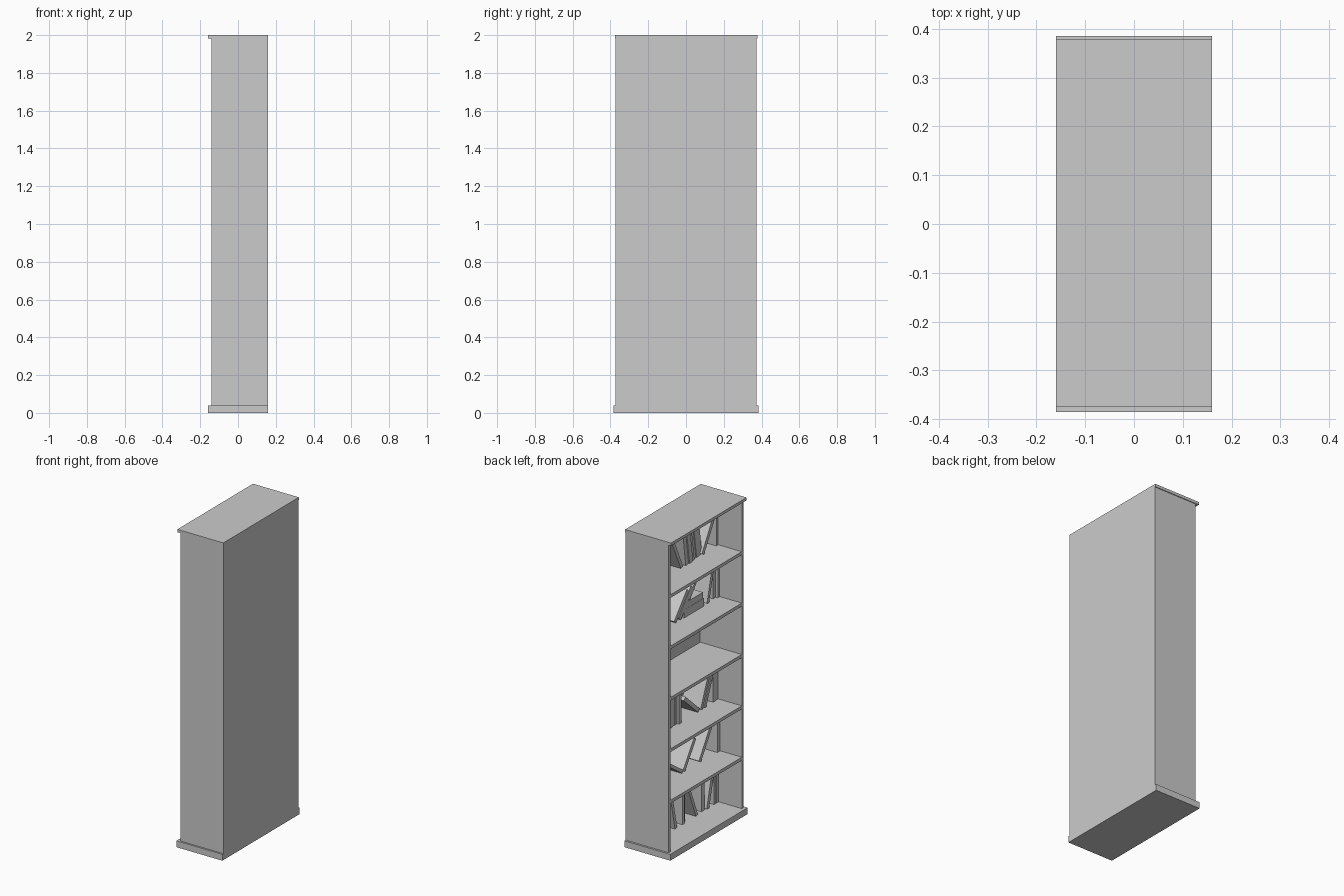
import bpy, math, random
from mathutils import Matrix, Vector

random.seed(4)


def box(name, x0, x1, y0, y1, z0, z1):
    bpy.ops.mesh.primitive_cube_add(size=1)
    ob = bpy.context.object
    ob.name = name
    m = Matrix.Translation(((x0 + x1) / 2, (y0 + y1) / 2, (z0 + z1) / 2)) @ Matrix.Diagonal((x1 - x0, y1 - y0, z1 - z0, 1))
    ob.data.transform(m)
    return ob


# case: plinth, top, sides, back; the open face is toward -x
box("base", -0.16, 0.16, -0.385, 0.385, 0, 0.04)
box("top", -0.16, 0.16, -0.375, 0.378, 1.982, 2.0)
box("side_near", -0.14, 0.16, -0.374, -0.356, 0.04, 1.982)
box("side_far", -0.14, 0.16, 0.355, 0.373, 0.04, 1.982)
box("back_panel", 0.15, 0.16, -0.374, 0.373, 0.04, 1.982)

# shelves, evenly spaced
STEP = 0.324
FLOOR = [0.04 + STEP * k for k in range(6)]
for k in range(1, 6):
    box("shelf", -0.14, 0.15, -0.357, 0.356, FLOOR[k] - 0.02, FLOOR[k])


def book(bay, y, t, h, lean=0, d=0.135, lift=0):
    """Book standing on its lowest corner at y; positive lean tips it to +y."""
    y0, y1 = (-t, 0) if lean > 0 else (0, t)
    ob = box("book", 0.149 - d, 0.149, y0, y1, 0, h)
    ob.rotation_euler.x = -math.radians(lean)
    ob.location = Vector((0, y, FLOOR[bay] + lift))


def row(bay, y, end, lean=0):
    """Row of books of mixed thickness from y to end."""
    while True:
        t = random.uniform(0.018, 0.035)
        if y + t > end:
            break
        book(bay, y + (t if lean > 0 else 0), t, random.uniform(0.17, 0.22), lean, random.uniform(0.12, 0.14))
        y += t + 0.003 + abs(lean) * 0.0002


# bottom bay
row(0, -0.355, -0.29)
book(0, -0.25, 0.025, 0.21, -14)
row(0, -0.22, -0.17)
book(0, -0.12, 0.02, 0.2, 22)
row(0, -0.03, 0.05)
book(0, 0.09, 0.022, 0.19, 12)
row(0, 0.17, 0.35)

# second bay
row(1, -0.355, -0.30)
book(1, -0.17, 0.025, 0.21, -32)
row(1, -0.165, -0.135)
book(1, -0.01, 0.025, 0.2, -34)
book(1, 0.02, 0.02, 0.19, 55)
row(1, 0.19, 0.35)

# third bay
row(2, -0.355, -0.30)
book(2, -0.22, 0.022, 0.2, -22)
book(2, -0.185, 0.022, 0.2, -22)
book(2, -0.14, 0.025, 0.19, 48)
row(2, 0.03, 0.35)

# fifth bay: upright books, a lying stack and tipped books
row(4, -0.355, -0.29)
book(4, -0.25, 0.022, 0.2, -14)
book(4, -0.2, 0.2, 0.05)
book(4, -0.19, 0.19, 0.04, lift=0.051)
book(4, -0.06, 0.02, 0.18, -38, lift=0.092)
book(4, 0.03, 0.03, 0.2, -38)
book(4, 0.08, 0.025, 0.2, -40)
row(4, 0.17, 0.35)

# top bay
row(5, -0.355, -0.31)
book(5, -0.20, 0.025, 0.21, -30)
row(5, -0.20, -0.01, 8)
book(5, 0.03, 0.022, 0.21, 25)
row(5, 0.16, 0.35)
